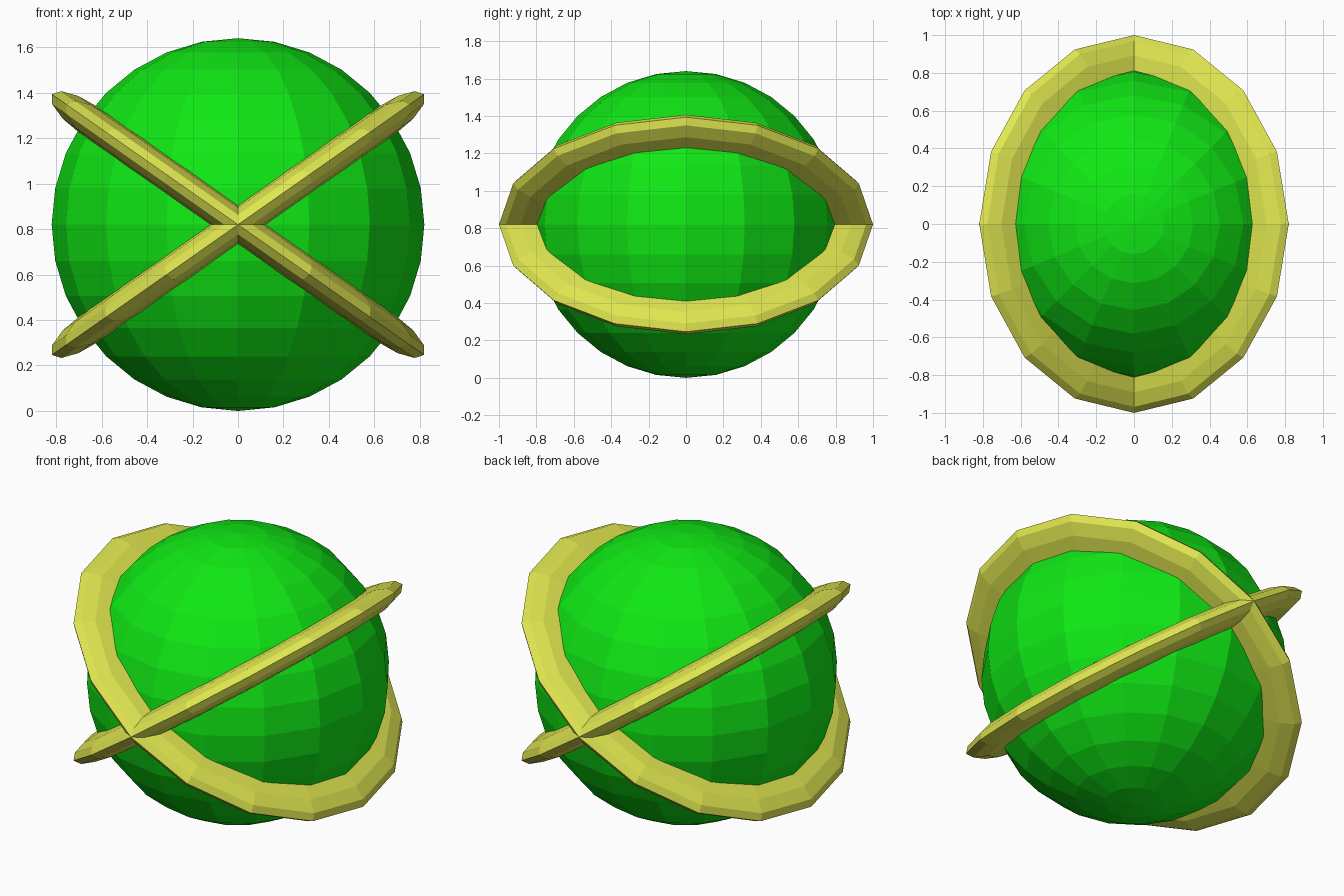
import bpy
from math import radians

if "Cube" in bpy.data.objects:
    bpy.data.objects.remove(bpy.data.objects["Cube"])

RADIUS = 0.82


def paint(obj, name, rgb):
    mat = bpy.data.materials.new(name)
    mat.diffuse_color = (*rgb, 1)
    mat.use_nodes = True
    mat.node_tree.nodes["Principled BSDF"].inputs["Base Color"].default_value = mat.diffuse_color
    obj.data.materials.append(mat)


# Low-poly ball resting on the ground
bpy.ops.mesh.primitive_uv_sphere_add(segments=16, ring_count=16, radius=RADIUS,
                                     location=(0, 0, RADIUS))
ball = bpy.context.object
ball.name = "ball"
paint(ball, "green", (0.005, 0.8, 0.007))

# Two flattened rings crossing at the front and back
for name, tilt in (("ring_left_high", 35), ("ring_right_high", -35)):
    bpy.ops.mesh.primitive_torus_add(major_segments=16, minor_segments=12,
                                     major_radius=0.8, minor_radius=0.2,
                                     location=(0, 0, RADIUS),
                                     rotation=(0, radians(tilt), 0))
    ring = bpy.context.object
    ring.name = name
    ring.scale = (1, 1, 0.35)
    paint(ring, "yellow_" + name, (0.75, 0.8, 0.08))
